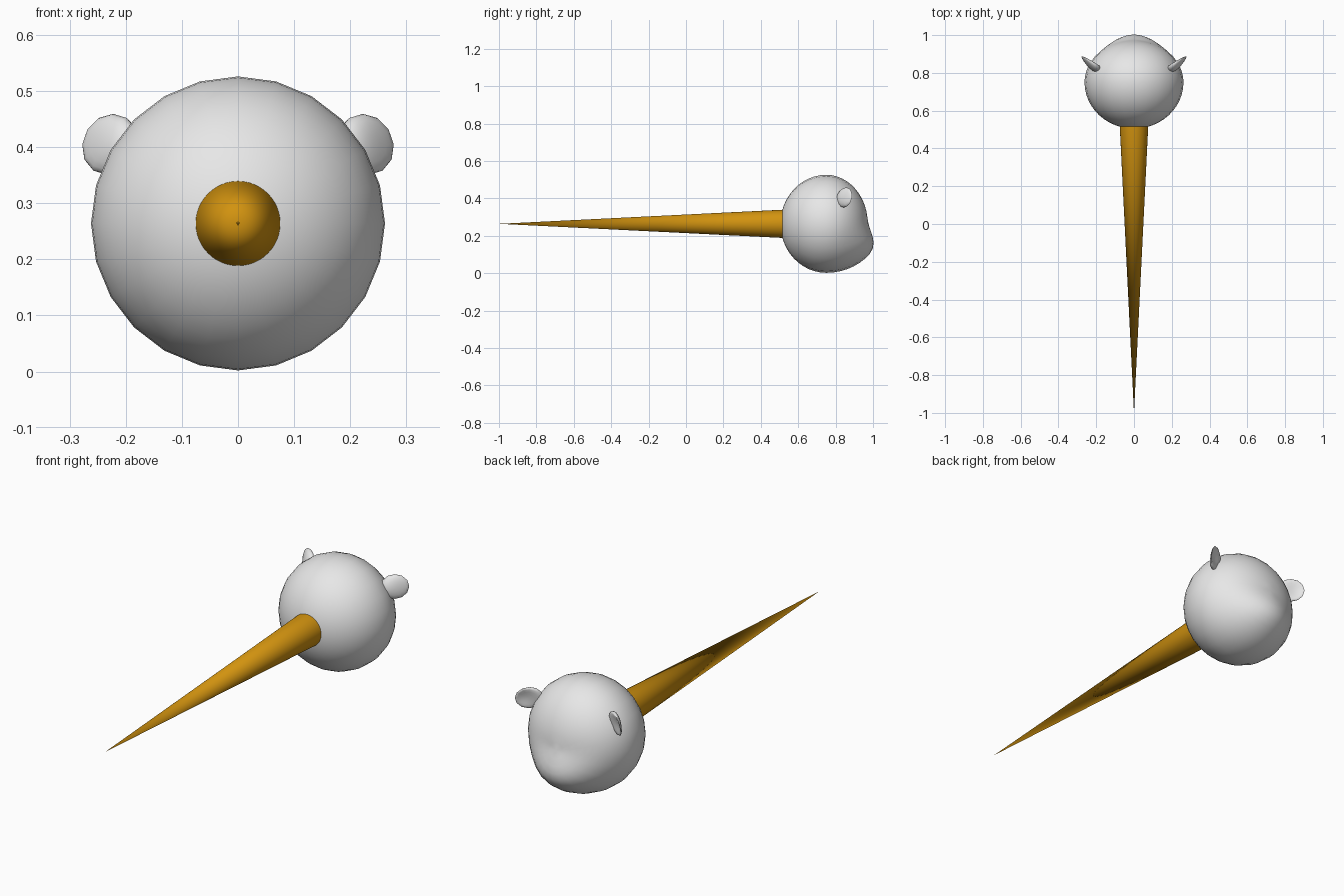
import bpy, bmesh, math
from mathutils import Vector, Matrix

if "Cube" in bpy.data.objects:
    bpy.data.objects.remove(bpy.data.objects["Cube"])


def material(name, rgb):
    m = bpy.data.materials.new(name)
    m.diffuse_color = (*rgb, 1)
    m.use_nodes = True
    m.node_tree.nodes["Principled BSDF"].inputs["Base Color"].default_value = m.diffuse_color
    return m


GREY = material("light grey", (0.8, 0.8, 0.8))
ORANGE = material("golden orange", (0.64, 0.29, 0.005))
CENTRE = Vector((0, 0.75, 0.264))
R = 0.262


def finish(bm, name, mat, angle=60):
    bmesh.ops.recalc_face_normals(bm, faces=bm.faces)
    me = bpy.data.meshes.new(name)
    bm.to_mesh(me)
    bm.free()
    me.materials.append(mat)
    ob = bpy.data.objects.new(name, me)
    bpy.context.collection.objects.link(ob)
    bpy.ops.object.select_all(action='DESELECT')
    ob.select_set(True)
    bpy.context.view_layer.objects.active = ob
    bpy.ops.object.shade_smooth_by_angle(angle=math.radians(angle))
    return ob


# Head: ball with a sloped back that swells low down
bm = bmesh.new()
bmesh.ops.create_uvsphere(bm, u_segments=24, v_segments=24, radius=1,
                          matrix=Matrix.Rotation(math.pi / 2, 4, 'X'))
for v in bm.verts:
    dx, dy, dz = v.co
    depth = 0.245
    if dy > 0:
        t = min(max((0.1 - dz) / 0.75, 0), 1)
        swell = t * t * (3 - 2 * t) * max(0, 1 - 1.3 * dx * dx)
        depth = 0.222 + 0.073 * swell
    v.co = CENTRE + Vector((dx * R, dy * depth, dz * R))
finish(bm, "head", GREY)

# Long tapering spike
bm = bmesh.new()
bmesh.ops.create_cone(bm, cap_ends=True, segments=48, radius1=0.0765, radius2=0,
                      depth=1.54, matrix=Matrix.Translation((0, -0.23, 0.264))
                      @ Matrix.Rotation(math.pi / 2, 4, 'X'))
finish(bm, "spike", ORANGE)

# Ears: tapered discs, hollowed on the back face
for side, name in ((1, "right_ear"), (-1, "left_ear")):
    out = Vector((0.8, 0.6, 0)).normalized()
    up = Vector((-0.15, 0.1, 1))
    up = (up - out * up.dot(out)).normalized()
    back = Vector((-out.y, out.x, 0))
    mid = Vector((0.228, 0.85, 0.405))
    bm = bmesh.new()
    bmesh.ops.create_uvsphere(bm, u_segments=12, v_segments=10, radius=1)
    for v in bm.verts:
        a, b, n = v.co
        rad = math.hypot(a, b)
        thick = 0.022 - 0.012 * a
        h = n * thick
        if n > 0:
            h -= 0.024 * max(0, 1 - rad * rad) * (0.8 + 0.3 * a)
        v.co = mid + out * a * 0.062 + up * b * 0.055 + back * h
        v.co.x *= side
    finish(bm, name, GREY)
